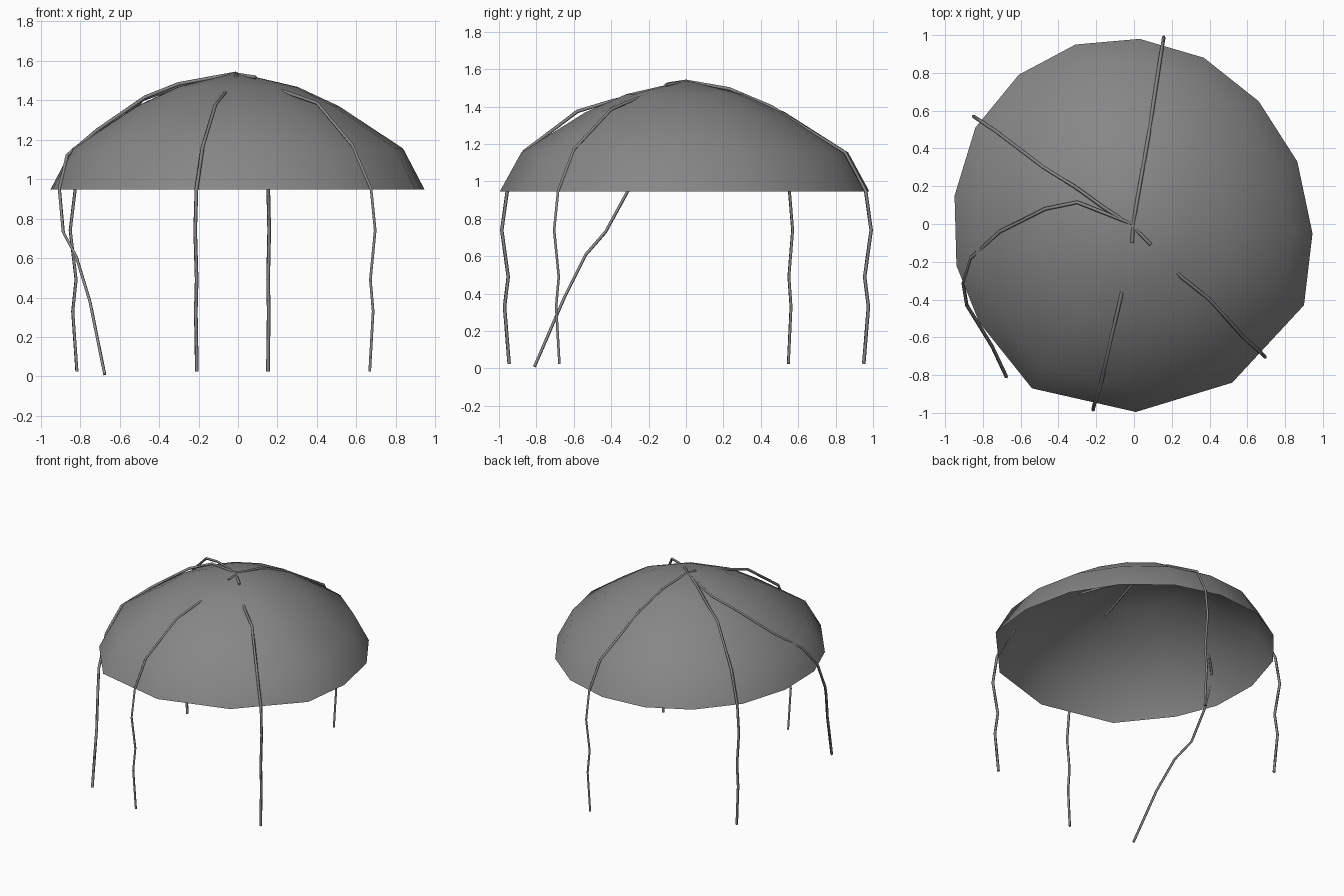
import bpy

if "Cube" in bpy.data.objects:
    bpy.data.objects.remove(bpy.data.objects["Cube"])

# Shared dark grey
grey = bpy.data.materials.new("dark_grey")
grey.diffuse_color = (.24, .24, .24, 1)
grey.use_nodes = True
grey.node_tree.nodes["Principled BSDF"].inputs["Base Color"].default_value = grey.diffuse_color

# Canopy: an irregular 15-sided rim repeated upward in shrinking rings to an apex
rim = [(-.31, .95), (-.61, .79), (-.84, .51), (-.95, .15), (-.94, -.22), (-.82, -.52),
       (-.54, -.87), (.01, -.995), (.52, -.84), (.9, -.43), (.945, -.05),
       (.865, .33), (.66, .65), (.37, .88), (.03, .98)]
rings = [(1, .947), (.885, 1.155), (.54, 1.37), (.32, 1.467)]
n = len(rim)
verts = [(x * s, y * s, z) for s, z in rings for x, y in rim] + [(-.01, 0, 1.54)]
faces = [(r * n + i, r * n + (i + 1) % n, (r + 1) * n + (i + 1) % n, (r + 1) * n + i)
         for r in range(len(rings) - 1) for i in range(n)]
top = (len(rings) - 1) * n
faces += [(top + i, top + (i + 1) % n, len(verts) - 1) for i in range(n)]
me = bpy.data.meshes.new("canopy")
me.from_pydata(verts, [], faces)
if me.polygons[-1].normal.z < 0:
    me.flip_normals()
me.materials.append(grey)
for p in me.polygons:
    p.use_smooth = True
canopy = bpy.data.objects.new("canopy", me)
bpy.context.collection.objects.link(canopy)


def strand(name, points, radius=.0095):
    """Thin four-sided strand through a list of points."""
    cu = bpy.data.curves.new(name, 'CURVE')
    cu.dimensions = '3D'
    cu.bevel_depth = radius
    cu.bevel_resolution = 0
    cu.use_fill_caps = True
    cu.materials.append(grey)
    sp = cu.splines.new('POLY')
    sp.points.add(len(points) - 1)
    for p, co in zip(sp.points, points):
        p.co = (*co, 1)
    ob = bpy.data.objects.new(name, cu)
    bpy.context.collection.objects.link(ob)
    bpy.ops.object.select_all(action='DESELECT')
    ob.select_set(True)
    bpy.context.view_layer.objects.active = ob
    bpy.ops.object.convert(target='MESH')


def leg(x, y):
    """Wavy hanging part shared by the straight strands, ending above the ground."""
    return [(x * s, y * s, z) for s, z in
            [(.97, .95), (1, .74), (.965, .49), (.985, .33), (.96, .025)]]


# Strands from the apex, draped over the canopy (some dip just under it)
strand("back_strand", [(-.01, -.1, 1.52), (-.005, 0, 1.535), (.035, .23, 1.495),
                       (.075, .455, 1.4), (.135, .85, 1.155)] + leg(.158, .99))
strand("front_left_strand", [(-.01, 0, 1.51), (-.07, -.39, 1.432), (-.115, -.58, 1.375),
                             (-.18, -.865, 1.16)] + leg(-.217, -.985))
strand("front_right_strand", [(0, 0, 1.515), (.15, -.17, 1.475), (.25, -.28, 1.437),
                              (.4, -.4, 1.385), (.58, -.6, 1.17)] + leg(.695, -.705))
strand("back_left_strand", [(.09, -.11, 1.515), (-.01, -.01, 1.53), (-.15, .08, 1.51),
                            (-.31, .195, 1.465), (-.48, .3, 1.405),
                            (-.73, .49, 1.175)] + leg(-.85, .57))

# Loose strand that bends round the left side and swings forward
strand("left_strand", [(-.01, 0, 1.535), (-.3, .115, 1.482), (-.47, .08, 1.415),
                       (-.71, -.04, 1.25), (-.865, -.18, 1.12), (-.905, -.31, .95),
                       (-.885, -.43, .73), (-.82, -.535, .61), (-.75, -.65, .38),
                       (-.675, -.81, .01)])
